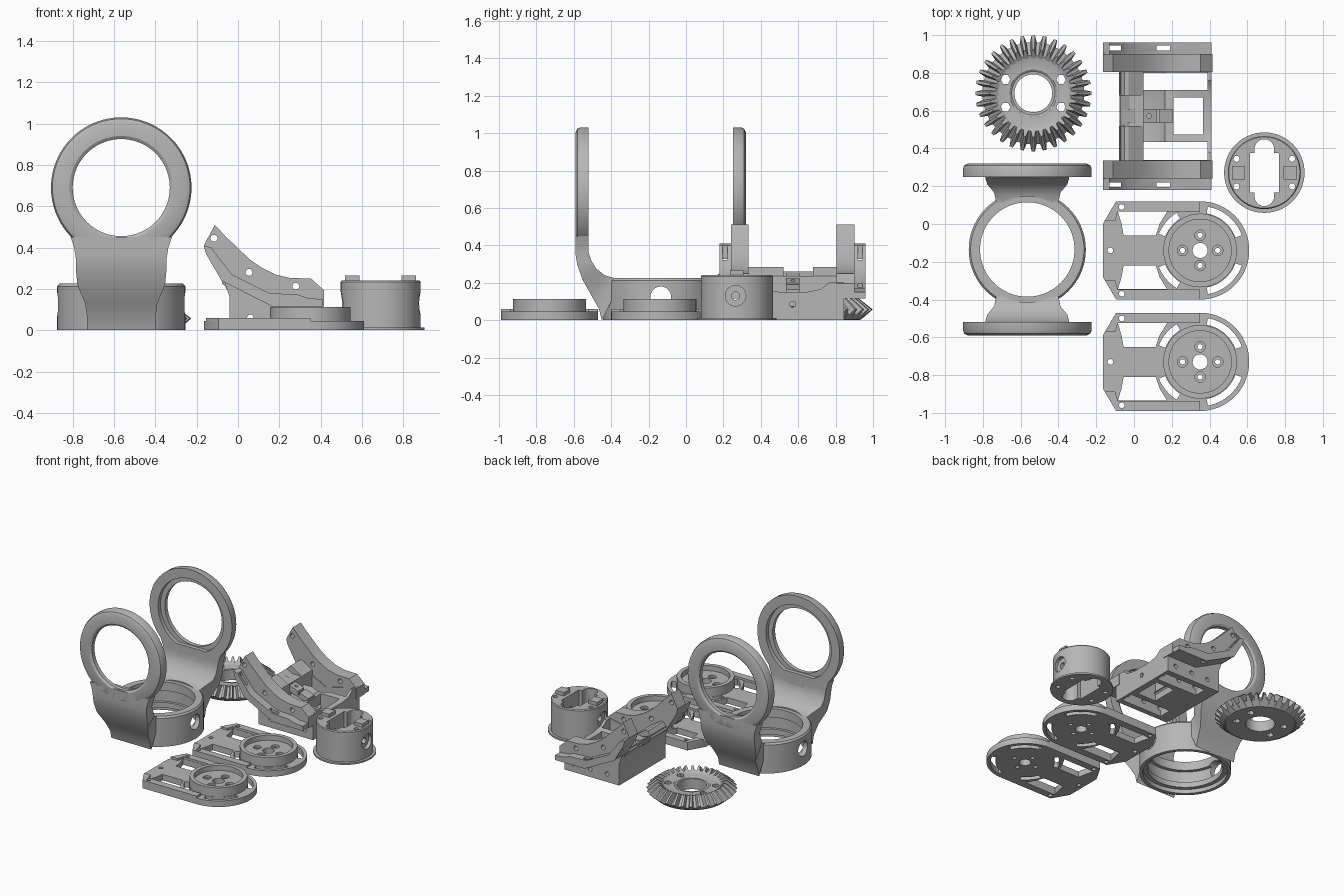
import bpy, bmesh
from math import sin, cos, pi, radians
from mathutils import Matrix, Vector

cube = bpy.data.objects.get("Cube")
if cube:
    bpy.data.objects.remove(cube)

grey = bpy.data.materials.new("plain grey")
grey.use_nodes = True
grey.diffuse_color = (0.47, 0.47, 0.47, 1)
grey.node_tree.nodes["Principled BSDF"].inputs["Base Color"].default_value = grey.diffuse_color


def finish(name, bm):
    bmesh.ops.recalc_face_normals(bm, faces=bm.faces)
    mesh = bpy.data.meshes.new(name)
    bm.to_mesh(mesh)
    bm.free()
    mesh.materials.append(grey)
    ob = bpy.data.objects.new(name, mesh)
    bpy.context.collection.objects.link(ob)
    smooth(ob)
    return ob


def smooth(ob):
    ob.data.shade_smooth()
    ob.data.set_sharp_from_angle(angle=radians(32))


def add_loft(bm, sections, closed=False):
    rings = [[bm.verts.new(p) for p in s] for s in sections]
    pairs = list(zip(rings, rings[1:]))
    if closed:
        pairs.append((rings[-1], rings[0]))
    else:
        bm.faces.new(rings[0])
        bm.faces.new(rings[-1])
    for a, b in pairs:
        for i in range(len(a)):
            j = (i + 1) % len(a)
            bm.faces.new((a[i], a[j], b[j], b[i]))


def loft(name, sections, closed=False):
    bm = bmesh.new()
    add_loft(bm, sections, closed)
    return finish(name, bm)


# Place 2D points on the plane across the given axis
PLACE = {"x": lambda a, b, h: (h, a, b),
         "y": lambda a, b, h: (a, h, b),
         "z": lambda a, b, h: (a, b, h)}


def prism(name, pts, axis, lo, hi):
    return loft(name, [[PLACE[axis](a, b, h) for a, b in pts] for h in (lo, hi)])


def arc(cx, cy, r, start=0, end=360, n=32):
    full = end - start == 360
    angles = [radians(start + (end - start) * i / (n if full else n - 1)) for i in range(n)]
    return [(cx + r * cos(t), cy + r * sin(t)) for t in angles]


def cyl(cx, cy, r, axis, lo, hi, n=32, name="cutter"):
    return prism(name, arc(cx, cy, r, n=n), axis, lo, hi)


def box(x0, x1, y0, y1, z0, z1, name="cutter"):
    return prism(name, [(x0, y0), (x1, y0), (x1, y1), (x0, y1)], "z", z0, z1)


def lathe(name, profile, cx, cy, axis, n=72):
    rings = []
    for i in range(n):
        t = 2 * pi * i / n
        rings.append([PLACE[axis](cx + r * cos(t), cy + r * sin(t), h) for r, h in profile])
    return loft(name, rings, True)


def cut(ob, cutters):
    for c in cutters:
        c.hide_render = True
        mod = ob.modifiers.new("cut", "BOOLEAN")
        mod.operation, mod.solver, mod.object = "DIFFERENCE", "EXACT", c
    dg = bpy.context.evaluated_depsgraph_get()
    mesh = bpy.data.meshes.new_from_object(ob.evaluated_get(dg))
    ob.modifiers.clear()
    ob.data = mesh
    for c in cutters:
        bpy.data.objects.remove(c)
    smooth(ob)


# Yoke: stepped collar, two curved arms and two large rings
YX, YY = -0.565, -0.135
collar = lathe("yoke_collar", [(.31, 0), (.31, .212), (.3, .225), (.25, .225), (.25, .16), (.275, .16),
               (.275, .07), (.255, .07), (.255, .03), (.285, .03), (.285, 0)], YX, YY, "z")
cut(collar, [cyl(YY, .125, .055, "x", YX - .4, YX + .4)])

ARM = [(.455, .45, .385, .45, .245), (.455, .40, .385, .40, .228), (.455, .35, .385, .36, .22),
       (.447, .30, .372, .32, .22), (.42, .22, .345, .275, .212), (.37, .13, .30, .24, .175),
       (.33, .06, .25, .225, .165), (.315, 0, .2, .225, .165)]
RIM = [(.34, .385), (.34, .43), (.333, .446), (.315, .455), (.25, .455), (.235, .445),
       (.235, .415), (.27, .415), (.27, .385)]
for side, label in ((-1, "front"), (1, "back")):
    arm = loft(label + "_arm", [[(YX - w, YY + side * so, zo), (YX + w, YY + side * so, zo),
                                 (YX + w, YY + side * si, zi), (YX - w, YY + side * si, zi)]
                                for so, zo, si, zi, w in ARM])
    cut(arm, [cyl(YX, YY, .28, "z", -.1, .5, 64)])
    lathe(label + "_arm_ring", [(r, YY + side * d) for r, d in RIM], YX, .69, "y")

# Bevel gear: dished hub with slanted teeth
GX, GY, TEETH = -0.533, 0.692, 32
hub = lathe("gear_hub", [(.1, 0), (.235, 0), (.27, .032), (.2, .093), (.185, .085), (.125, .085),
            (.115, .078), (.1, .078)], GX, GY, "z", 64)
cut(hub, [cyl(GX + sx * .147, GY + sy * .073, .026, "z", -.1, .2, 6) for sx in (-1, 1) for sy in (-1, 1)])
bm = bmesh.new()
for i in range(TEETH):
    turn = Matrix.Translation((GX, GY, 0)) @ Matrix.Rotation(2 * pi * i / TEETH, 4, "Z")
    root = [(.245, -.023, .004), (.245, .023, .004), (.185, .015, .085), (.185, -.015, .085)]
    tip = [(.307, -.009, .057), (.307, .009, .057), (.232, .006, .116), (.232, -.006, .116)]
    add_loft(bm, [[turn @ Vector(p) for p in s] for s in (root, tip)])
finish("gear_teeth", bm)


# Two mounting plates with round cups
def mounting_plate(cy, label):
    cx = .35
    outline = ([(-.165, cy + .14), (-.165, cy - .14), (-.095, cy - .26)]
               + arc(cx, cy, .26, -90, 90, 40) + [(-.095, cy + .26)])
    plate = prism(label + "_plate", outline, "z", 0, .045)
    cutters = [cyl(cx, cy, .04, "z", -.1, .2)]
    for s in (-1, 1):
        # side openings beside the spine, and arc slots around the cup
        window = [(-.055, cy + s * .08), (.115, cy + s * .08), (.135, cy + s * .14),
                  (.175, cy + s * .205), (-.085, cy + s * .205), (-.066, cy + s * .14)]
        cutters.append(prism("cutter", window, "z", -.1, .2))
        for a, b in ((20, 80), (122, 158)):
            slot = arc(cx, cy, .235, s * a, s * b, 14) + arc(cx, cy, .199, s * b, s * a, 14)
            cutters.append(prism("cutter", slot, "z", -.1, .2))
        cutters.append(cyl(-.065, cy + s * .23, .015, "z", -.1, .2, 16))
    cutters.append(cyl(-.125, cy, .015, "z", -.1, .2, 16))
    holes = [(cx + .093, cy), (cx - .093, cy), (cx, cy + .08), (cx, cy - .08)]
    cutters += [cyl(x, y, .014, "z", -.1, .2, 16) for x, y in holes]
    cut(plate, cutters)
    # raised border pieces at the straight end and rounded end
    for s in (-1, 1):
        rail = [(-.095, cy + s * .26), (-.155, cy + s * .157), (-.1, cy + s * .157),
                (-.085, cy + s * .207), (.35, cy + s * .207), (.35, cy + s * .26)]
        r = prism(label + "_rail", rail, "z", .04, .06)
        cut(r, [cyl(-.065, cy + s * .23, .015, "z", -.1, .2, 16)])
    cup = lathe(label + "_cup", [(.04, .04), (.195, .04), (.195, .113), (.165, .113), (.165, .075),
                (.04, .075)], cx, cy, "z", 64)
    cut(cup, [cyl(x, y, .014, "z", -.1, .2, 16) for x, y in holes]
        + [cyl(x, y, .028, "z", .06, .2, 20) for x, y in holes])


mounting_plate(-.14, "rear")
mounting_plate(-.73, "front")

# Round housing with a cross-shaped opening and two square pegs
HX, HY = .69, .272
housing = lathe("round_housing", [(.001, 0), (.213, 0), (.213, .012), (.193, .012), (.193, .233),
                (.188, .24), (.001, .24)], HX, HY, "z", 64)
slot = arc(HX, HY + .125, .052, 0, 180, 14) + arc(HX, HY - .125, .052, 180, 360, 14)
cut(housing, [prism("cutter", slot, "z", -.1, .4),
              box(HX - .077, HX + .077, HY - .105, HY + .105, -.1, .4),
              cyl(HY - .007, .13, .055, "x", HX + .165, HX + .3),
              cyl(HY - .007, .13, .055, "x", HX - .3, HX - .165),
              cyl(HY - .007, .13, .022, "x", HX - .3, HX + .3, 20)]
    + [cyl(HX + sx * .147, HY + sy * .073, .016, "z", -.1, .4, 16) for sx in (-1, 1) for sy in (-1, 1)])
for s, label in ((-1, "right"), (1, "left")):
    x = HX + s * .137
    box(x - .035, x + .035, HY - .036, HY + .036, .22, .266, label + "_housing_peg")

# Cradle: curved cheeks with slotted flanges, joined by a windowed base
CHEEK = [(-.112, .51), (-.165, .41), (-.155, .37), (-.08, .24), (.165, .115), (.415, .115),
         (.415, .195), (.353, .25), (.25, .253), (.18, .27), (.116, .302), (.06, .34),
         (.01, .387), (-.04, .435), (-.08, .475)]
FLANGE = [(-.165, .41), (-.13, .4), (-.03, .27), (.15, .18), (.29, .172), (.34, .155), (.41, .15),
          (.41, .115), (.165, .115), (-.08, .24), (-.155, .37)]
CY = .57
for s, label in ((-1, "front"), (1, "back")):
    inner, mid, outer = CY + s * .235, CY + s * .33, CY + s * .39
    cheek = prism(label + "_cheek", CHEEK, "y", inner, mid)
    cut(cheek, [cyl(x, z, .017, "y", inner - .2, inner + .2, 16)
                for x, z in ((-.116, .445), (.053, .28), (.28, .213))])
    flange = prism(label + "_flange", FLANGE, "y", mid, outer)
    c = CY + s * .362
    cut(flange, [box(x0, x1, c - .013, c + .013, 0, .6) for x0, x1 in ((-.13, -.07), (.12, .19))])

base = prism("cradle_base", [(-.04, 0), (.41, 0), (.41, .2), (.165, .14), (-.075, .26), (-.04, .16)],
             "y", .3, .845)
scoop = [(.35, .5), (.35, .22), (.42, .165), (.5, .15), (.64, .15), (.72, .165), (.79, .22), (.79, .5)]
cut(base, [prism("cutter", scoop, "x", .05, .6),
           box(.05, .39, .34, .435, -.1, .5), box(.05, .39, .71, .8, -.1, .5),
           box(.21, .365, .475, .67, -.1, .5), cyl(CY, .085, .016, "x", .35, .6, 16)]
    + [cyl(x, .06, .016, "y", .1, 1.1, 16) for x in (.06, .2, .34)])

# Cross beam with a central clip
beam = prism("cross_beam", [(-.08, .24), (-.05, .285), (-.03, .285), (.05, .235), (.05, .1), (-.03, .16)],
             "y", .33, .81)
cut(beam, [box(-.2, .2, .52, .68, .235, .5)])
clip = prism("beam_clip", [(-.078, .225), (-.06, .255), (.06, .22), (.205, .165), (.205, .13), (.04, .18)],
             "y", .535, .608)
cut(clip, [cyl(.08, .572, .012, "z", 0, .5, 16), box(.12, .135, .5, .65, .17, .5)])
